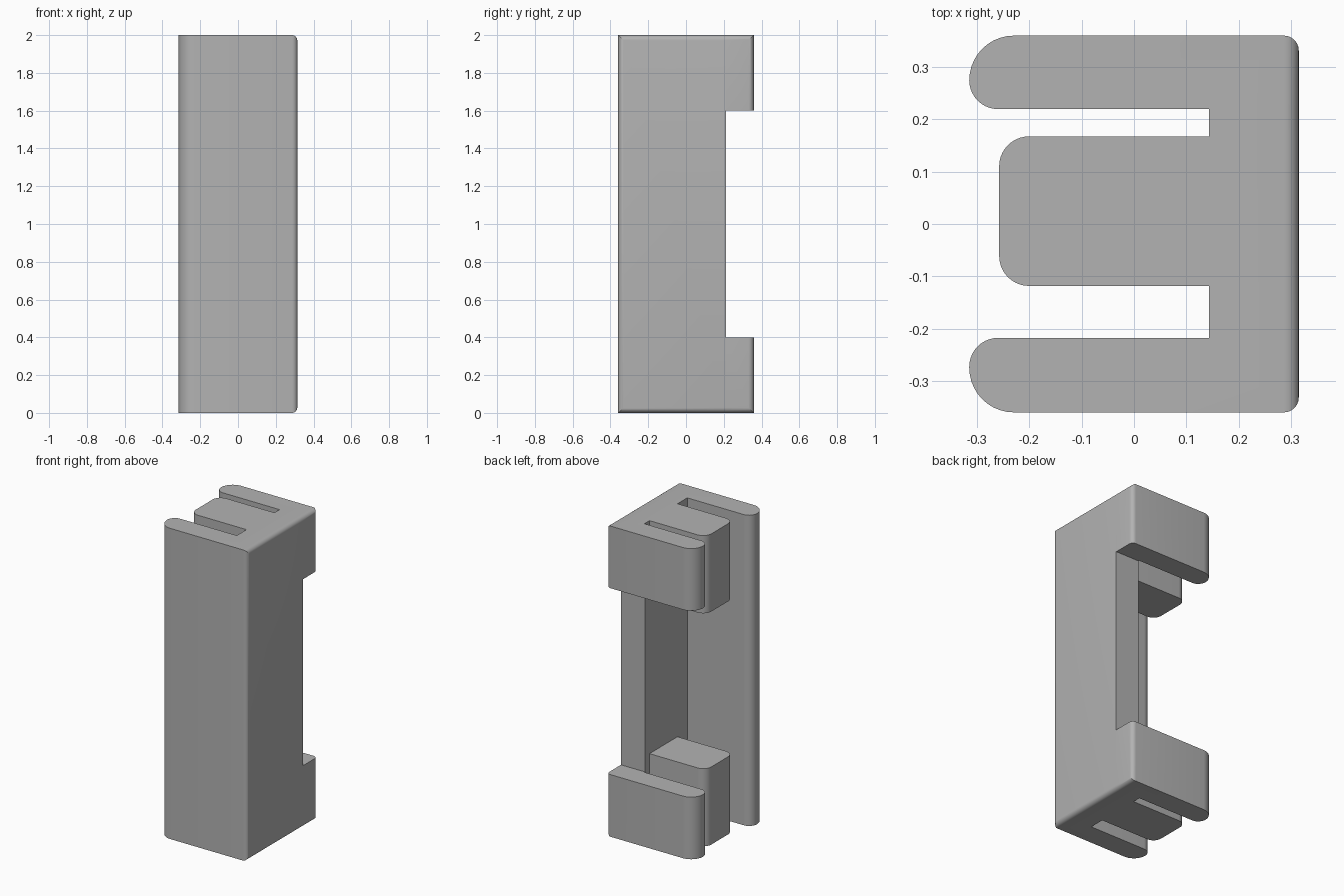
import bpy
import bmesh
from math import cos, sin, pi, radians

if "Cube" in bpy.data.objects:
    bpy.data.objects.remove(bpy.data.objects["Cube"])

HEIGHT = 2.0
BACK_X, SLOT_X, ARM_X, TONGUE_X = 0.314, 0.143, -0.314, -0.257
SIDE_Y, NOTCH_Y = 0.359, 0.213
CLIP_H, TONGUE_H = 0.4, 0.5

# Plain grey finish
grey = bpy.data.materials.new("plain_grey")
colour = (0.45, 0.45, 0.45, 1)
grey.diffuse_color = colour
grey.use_nodes = True
grey.node_tree.nodes["Principled BSDF"].inputs["Base Color"].default_value = colour


def arc(cx, cy, r, start, steps=10):
    """Quarter turn of points, clockwise from the start angle in degrees."""
    angles = [radians(start) - pi / 2 * i / steps for i in range(steps + 1)]
    return [(cx + r * cos(a), cy + r * sin(a)) for a in angles]


def rounded_finger(x, low, high, r_low, r_high):
    """Free end of a finger pointing to -x, traced from low y to high y."""
    return (arc(x + r_low, low + r_low, r_low, 270)
            + arc(x + r_high, high - r_high, r_high, 180))


def on_rim(edge):
    """True for edges of the outer plate face that lie on the model's border."""
    a, b = (v.co for v in edge.verts)
    mid = (a + b) / 2
    if min(a.x, b.x) < BACK_X - 1e-4:
        return False
    return (abs(mid.y) > SIDE_Y - 1e-4 or mid.z < 1e-4
            or mid.z > HEIGHT - 1e-4)


def prism(name, outline, z0, z1):
    """Solid with the given plan outline, rounded along the outer plate rim."""
    bm = bmesh.new()
    bottom = [bm.verts.new((x, y, z0)) for x, y in outline]
    top = [bm.verts.new((x, y, z1)) for x, y in outline]
    bm.faces.new(bottom)
    bm.faces.new(top)
    for i in range(len(outline)):
        bm.faces.new((bottom[i - 1], bottom[i], top[i], top[i - 1]))
    bmesh.ops.remove_doubles(bm, verts=bm.verts[:], dist=1e-5)
    bmesh.ops.recalc_face_normals(bm, faces=bm.faces[:])
    rim = [e for e in bm.edges if on_rim(e)]
    if rim:
        bmesh.ops.bevel(bm, geom=rim, offset=0.028, segments=6, profile=0.5,
                        affect="EDGES")
    mesh = bpy.data.meshes.new(name)
    bm.to_mesh(mesh)
    bm.free()
    mesh.materials.append(grey)
    obj = bpy.data.objects.new(name, mesh)
    bpy.context.collection.objects.link(obj)
    parts.append(obj)


parts = []

# Plate and front arm, full height
spine = [(BACK_X, -SIDE_Y)]
spine += rounded_finger(ARM_X, -SIDE_Y, -0.217, 0.085, 0.055)
spine += [(SLOT_X, -0.217), (SLOT_X, NOTCH_Y), (BACK_X, NOTCH_Y)]
prism("plate_and_front_arm", spine, 0, HEIGHT)

# Short rear arms and central tongues at both ends
rear_arm = [(BACK_X, NOTCH_Y), (SLOT_X, NOTCH_Y), (SLOT_X, 0.219)]
rear_arm += rounded_finger(ARM_X, 0.219, SIDE_Y, 0.055, 0.085)
rear_arm += [(BACK_X, SIDE_Y)]
tongue = [(SLOT_X, -0.118)]
tongue += rounded_finger(TONGUE_X, -0.118, 0.167, 0.057, 0.057)
tongue += [(SLOT_X, 0.167)]
for end, at_top in (("lower", False), ("upper", True)):
    for part, outline, h in (("rear_arm", rear_arm, CLIP_H),
                             ("tongue", tongue, TONGUE_H)):
        z0 = HEIGHT - h if at_top else 0
        prism(f"{end}_{part}", outline, z0, z0 + h)

# Smooth the rounded ends, keep the flat faces crisp
bpy.ops.object.select_all(action="DESELECT")
for obj in parts:
    obj.select_set(True)
bpy.context.view_layer.objects.active = parts[0]
bpy.ops.object.shade_smooth_by_angle(angle=radians(30))
